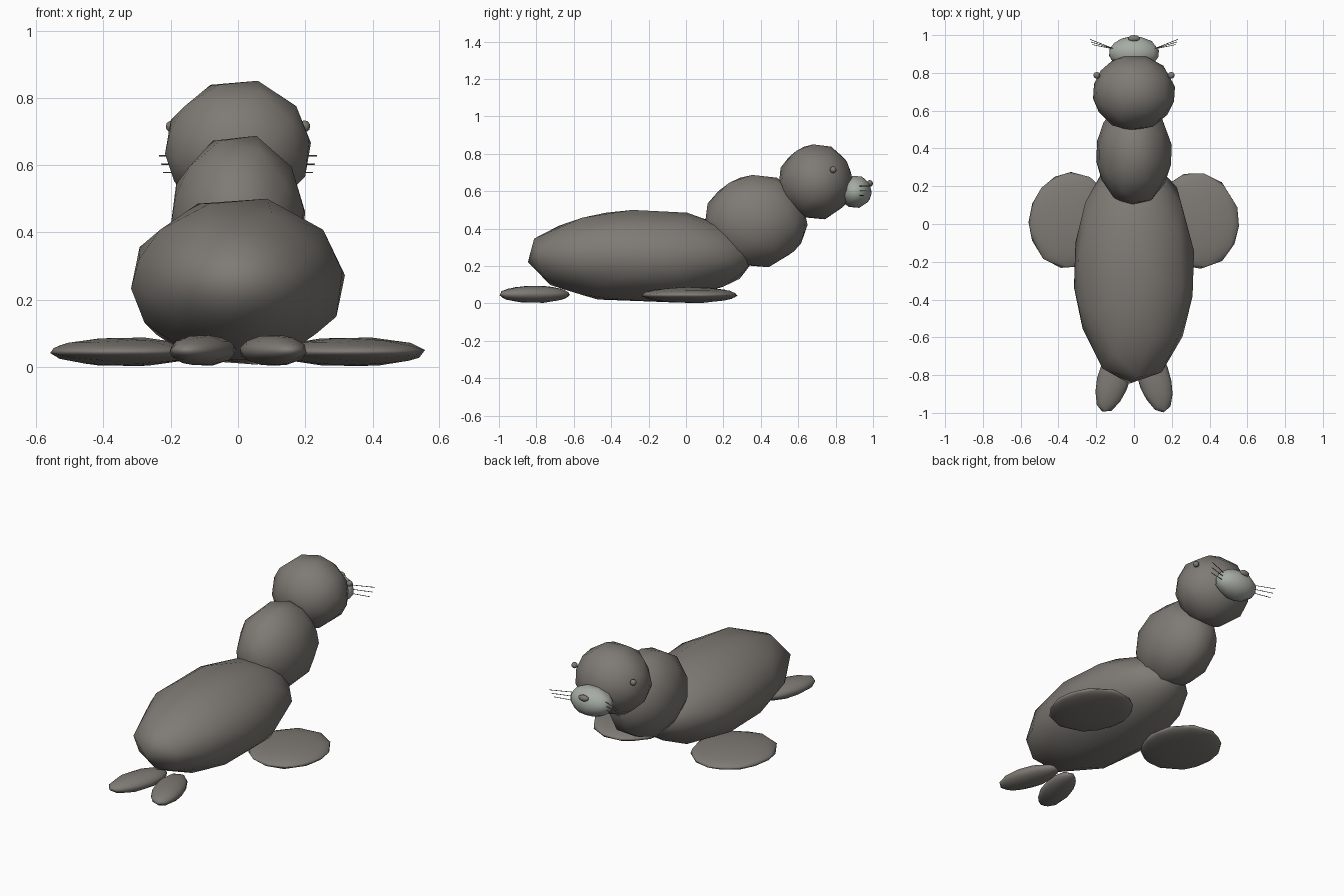
import bpy
from math import radians
from mathutils import Vector

if "Cube" in bpy.data.objects:
    bpy.data.objects.remove(bpy.data.objects["Cube"], do_unlink=True)


def make_material(name, color):
    mat = bpy.data.materials.new(name)
    mat.use_nodes = True
    mat.diffuse_color = (*color, 1)
    bsdf = mat.node_tree.nodes["Principled BSDF"]
    bsdf.inputs["Base Color"].default_value = (*color, 1)
    bsdf.inputs["Roughness"].default_value = 0.8
    return mat


fur = make_material("warm grey fur", (0.21, 0.195, 0.175))
muzzle_grey = make_material("pale muzzle grey", (0.38, 0.41, 0.37))


def blob(name, center, radii, mat=fur, yaw=0, detail=3, ratio=0.32):
    """Smooth low-poly ellipsoid, thinned to a loose faceted outline."""
    bpy.ops.mesh.primitive_ico_sphere_add(subdivisions=detail, radius=1, location=center)
    obj = bpy.context.object
    obj.name = name
    obj.scale = radii
    obj.rotation_euler.z = radians(yaw)
    obj.data.materials.append(mat)
    bpy.ops.object.shade_smooth()
    if ratio < 1:
        thin = obj.modifiers.new("thin", "DECIMATE")
        thin.ratio = ratio
    return obj


def whisker(name, start, end, radius=0.002):
    start, end = Vector(start), Vector(end)
    along = end - start
    bpy.ops.mesh.primitive_cylinder_add(
        vertices=6, radius=radius, depth=along.length, location=(start + end) / 2)
    obj = bpy.context.object
    obj.name = name
    obj.rotation_euler = along.to_track_quat("Z", "Y").to_euler()
    obj.data.materials.append(fur)


# Torso, neck and head
blob("body", (0, -0.24, 0.253), (0.318, 0.605, 0.25))
blob("neck", (0, 0.375, 0.44), (0.2, 0.275, 0.25))
blob("head", (0, 0.695, 0.65), (0.217, 0.2, 0.203))

# Face
blob("muzzle", (0, 0.905, 0.597), (0.132, 0.088, 0.087), muzzle_grey)
blob("nose", (0, 0.982, 0.642), (0.032, 0.018, 0.018), detail=2, ratio=1)

# Paired parts
for side, s in (("left", 1), ("right", -1)):
    blob(side + "_eye", (s * 0.197, 0.787, 0.715), (0.018, 0.018, 0.018),
         detail=2, ratio=1)
    blob(side + "_front_flipper", (s * 0.335, 0.018, 0.045),
         (0.22, 0.255, 0.043), yaw=s * 8)
    blob(side + "_hind_flipper", (s * 0.105, -0.81, 0.049),
         (0.085, 0.194, 0.046), yaw=s * 17)
    for i in range(3):
        z = 0.578 + i * 0.025
        whisker(f"{side}_whisker_{i + 1}", (s * 0.1, 0.925, z),
                (s * (0.222 + i * 0.006), 0.95 + i * 0.014, z))
